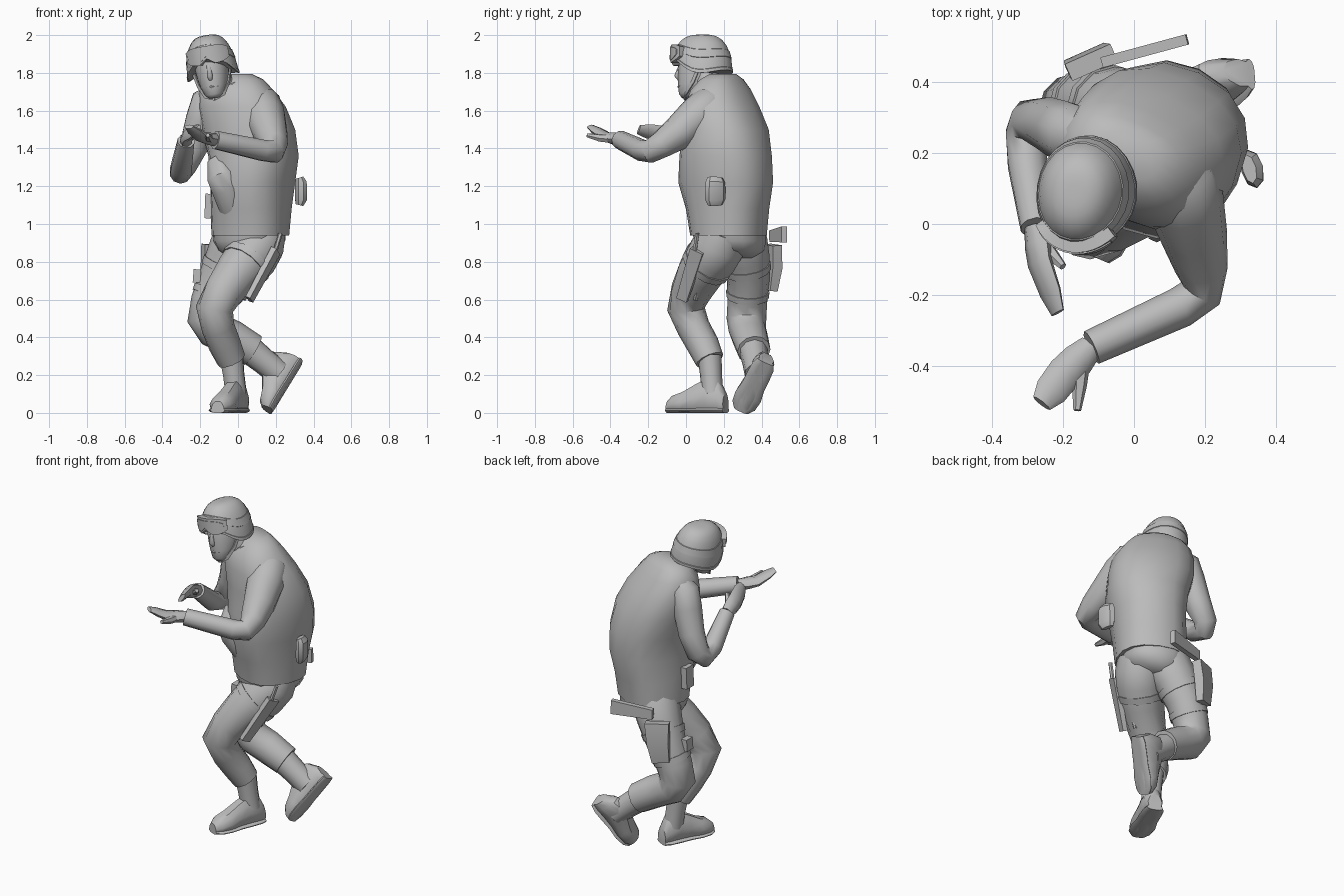
import bpy, bmesh
from math import sin, cos, pi, radians, sqrt
from mathutils import Vector as V, Matrix

if "Cube" in bpy.data.objects:
    bpy.data.objects.remove(bpy.data.objects["Cube"])

grey = bpy.data.materials.new("plain grey")
grey.use_nodes = True
grey.diffuse_color = (.5, .5, .5, 1)
grey.node_tree.nodes["Principled BSDF"].inputs["Base Color"].default_value = (.5, .5, .5, 1)


def skin(name, rings, angle=45, loop=False):
    """Join rings of points into one closed surface."""
    bm = bmesh.new()
    rows = [[bm.verts.new(p) for p in r] for r in rings]
    n = len(rows[0])
    pairs = list(zip(rows, rows[1:])) + ([(rows[-1], rows[0])] if loop else [])
    for a, b in pairs:
        for i in range(n):
            j = (i + 1) % n
            bm.faces.new((a[i], a[j], b[j], b[i]))
    if not loop:
        bm.faces.new(rows[0])
        bm.faces.new(rows[-1])
    bmesh.ops.recalc_face_normals(bm, faces=bm.faces)
    me = bpy.data.meshes.new(name)
    bm.to_mesh(me)
    bm.free()
    me.materials.append(grey)
    ob = bpy.data.objects.new(name, me)
    bpy.context.collection.objects.link(ob)
    bpy.ops.object.select_all(action='DESELECT')
    ob.select_set(True)
    bpy.context.view_layer.objects.active = ob
    bpy.ops.object.shade_smooth_by_angle(angle=radians(angle))


def tube(name, pts, n=10, ref=(0, 0, 1), angle=45):
    """Tube through (x, y, z, radius[, second radius]); n=4 gives a box."""
    ps = [V(p[:3]) for p in pts]
    k, off = (sqrt(2), pi / 4) if n == 4 else (1, 0)
    rings = []
    for i, p in enumerate(pts):
        t = V((0, 0, 0))
        if i:
            t += (ps[i] - ps[i - 1]).normalized()
        if i < len(ps) - 1:
            t += (ps[i + 1] - ps[i]).normalized()
        t.normalize()
        s = t.cross(V(ref)).normalized()
        u = s.cross(t)
        ra, rb = p[3] * k, p[-1] * k
        rings.append([ps[i] + s * ra * cos(a) + u * rb * sin(a)
                      for a in (off + 2 * pi * j / n for j in range(n))])
    skin(name, rings, angle)


def level_ring(x, y, z, ra, rb, turn=0, n=16, e=.85):
    """Horizontal rounded ring, turned about z."""
    pts = []
    for j in range(n):
        c, s = cos(2 * pi * j / n), sin(2 * pi * j / n)
        p = V((ra * abs(c) ** e * (1 if c > 0 else -1), rb * abs(s) ** e * (1 if s > 0 else -1), 0))
        pts.append(Matrix.Rotation(radians(turn), 3, 'Z') @ p + V((x, y, z)))
    return pts


# Torso with vest, and hips
skin("vest", [level_ring(*r) for r in (
    (.065, .225, .94, .20, .195, -25), (.07, .22, 1.08, .205, .215, -25),
    (.078, .21, 1.22, .21, .25, -25), (.082, .21, 1.36, .23, .238, -25),
    (.055, .21, 1.5, .245, .215, -25), (.02, .19, 1.62, .235, .183, -25),
    (-.01, .185, 1.71, .2, .143, -25), (-.015, .19, 1.765, .155, .098, -25),
    (-.015, .195, 1.795, .09, .06, -25))])
skin("hips", [level_ring(*r) for r in (
    (.03, .26, .82, .06, .11, -25), (.055, .24, .86, .15, .17, -25),
    (.06, .232, .91, .183, .187, -25), (.06, .23, .98, .187, .187, -25))])
tube("vest_front", [(-.12, .1, 1.34, .05, .03), (-.095, .035, 1.25, .075, .06),
                    (-.07, .04, 1.18, .075, .055), (-.04, .08, 1.06, .06, .03)], 10, (.4, .9, 0))

# Neck and collar
tube("neck", [(-.03, .18, 1.68, .085), (-.09, .12, 1.74, .07), (-.12, .1, 1.82, .065)], 12)
tube("collar", [(-.03, .17, 1.68, .125, .1), (-.06, .15, 1.755, .09, .08)], 12)

# Head parts share one tilted frame
HEAD = Matrix.Translation((-.14, .08, 1.83)) @ Matrix.Rotation(radians(-8), 4, 'Z') @ Matrix.Rotation(radians(-10), 4, 'Y')


def on_head(rings):
    return [[HEAD @ V(p) for p in r] for r in rings]


skin("face", on_head([level_ring(0, y, z, a, b, 0, 14, 1) for y, z, a, b in (
    (-.07, -.165, .03, .03), (-.06, -.145, .052, .055), (-.03, -.1, .073, .09),
    (-.01, -.05, .085, .112), (-.005, 0, .09, .115), (.0, .06, .09, .11))]), 60)
tube("nose", [tuple(HEAD @ V((0, y, z))) + (r,) for y, z, r in
              ((-.11, .01, .01), (-.125, -.045, .018), (-.112, -.065, .012))], 6, (1, 0, 0), 60)
tube("mouth", [tuple(HEAD @ V((x, y, -.105))) + (.009,) for x, y in
               ((-.03, -.1), (0, -.115), (.03, -.1))], 6)


def helmet_ring(level, grow=1, n=24):
    """Ring on the helmet: rim rises at the front and dips over the ears."""
    pts = []
    for j in range(n):
        a = 2 * pi * j / n
        front = max(0, -sin(a))
        rim = -.025 + .075 * front ** 2 - .03 * cos(a) ** 4
        w = cos(level * pi / 2) ** .6 * grow
        z = rim + (.172 - rim) * sin(level * pi / 2) ** 1.15
        pts.append((.138 * w * cos(a), .01 + .158 * w * sin(a), z))
    return pts


skin("helmet", on_head([helmet_ring(l) for l in (0, .1, .25, .4, .55, .7, .82, .92, .98)]))
skin("helmet_rim", on_head([helmet_ring(0, .96), helmet_ring(0, 1.02), helmet_ring(.07, 1.02),
                            helmet_ring(.09, .97)]), 30, True)
skin("goggle_strap", on_head([helmet_ring(.27, .98), helmet_ring(.28, 1.02), helmet_ring(.42, 1.02),
                              helmet_ring(.43, .98)]), 30, True)


def visor(name, spread, low, high, inner, outer):
    """Curved goggle band with a notch over the nose."""
    rings = []
    for i in range(13):
        a = radians(spread) * (i / 6 - 1)
        edge = abs(i / 6 - 1)
        lo = low + .03 * max(0, 1 - edge * 3) + .025 * edge ** 4
        hi = high - .02 * edge ** 4
        rings.append([(.004 + r * .142 * sin(a), .01 - r * .165 * cos(a), z)
                      for r, z in ((inner, lo), (outer, lo), (outer, hi), (inner, hi))])
    skin(name, on_head(rings), 30)


visor("goggle_frame", 50, .015, .112, .8, 1.05)
visor("goggle_lens", 43, .028, .098, .9, 1.075)

for s in (-1, 1):
    tube("chin_strap", [tuple(HEAD @ V((s * x, y, z))) + (.004, .009) for x, y, z in
                        ((.1, 0, -.02), (.082, -.03, -.09), (.05, -.07, -.15), (0, -.085, -.17))], 4)

# Arms: sleeve from shoulder to cuff
tube("left_sleeve", [(.08, .18, 1.67, .06), (.122, .13, 1.63, .108), (.145, .06, 1.565, .11),
                     (.17, -.035, 1.485, .094), (.19, -.13, 1.42, .074), (.188, -.195, 1.383, .062),
                     (.13, -.235, 1.39, .058), (-.12, -.348, 1.445, .05)])
tube("right_sleeve", [(-.12, .24, 1.69, .06), (-.165, .25, 1.645, .088), (-.195, .262, 1.55, .086),
                      (-.235, .28, 1.41, .078), (-.285, .288, 1.31, .068), (-.305, .25, 1.272, .06),
                      (-.3, .17, 1.3, .058), (-.275, -.01, 1.44, .046)], ref=(1, 0, 0))


def hand(side, wrist, knuckles, tip, across, thumb):
    """Cupped mitten-like hand with a separate thumb."""
    w, k, t = V(wrist), V(knuckles), V(tip)
    up = V(across).cross(k - w)
    tube(side + "_hand", [(*w, .036, .034), (*w.lerp(k, .5), .048, .033), (*k, .05, .026),
                          (*k.lerp(t, .6), .047, .02), (*t, .03, .012)], 8, up)
    base, end = w.lerp(k, .35), V(thumb)
    tube(side + "_thumb", [(*base, .026), (*(base.lerp(end, .55) - V((0, 0, .006))), .021), (*end, .011)], 6, up)


hand("left", (-.12, -.345, 1.445), (-.195, -.42, 1.46), (-.26, -.505, 1.515), (.65, -.75, 0), (-.16, -.525, 1.47))
hand("right", (-.275, -.01, 1.44), (-.265, -.11, 1.475), (-.215, -.25, 1.5), (.5, 0, .85), (-.2, -.12, 1.5))

# Trouser legs
LEFT = [(.135, .205, .96, .12), (.115, .18, .89, .135), (.075, .14, .83, .14), (.0, .075, .74, .125),
        (-.075, .025, .64, .108), (-.125, .0, .55, .1), (-.105, .04, .45, .088), (-.07, .09, .36, .086),
        (-.035, .125, .28, .077)]
RIGHT = [(.02, .28, .96, .13), (-.005, .295, .9, .138), (-.045, .315, .82, .128), (-.1, .33, .7, .113),
         (-.145, .325, .59, .105), (-.165, .32, .5, .105), (-.125, .325, .44, .1), (-.03, .34, .395, .096),
         (.08, .36, .33, .088)]
tube("left_trouser", LEFT, 12, (1, 0, .2))
tube("right_trouser", RIGHT, 12, (0, 1, 0))


def strap(name, leg, i, f, ref):
    a, b = V(leg[i]), V(leg[i + 1])
    p, q = a.lerp(b, f), a.lerp(b, f + .3)
    tube(name, [(*p[:3], p[3] + .006), (*q[:3], q[3] + .006)], 12, ref, 30)


strap("left_thigh_strap", LEFT, 2, .3, (1, 0, .2))
strap("right_upper_strap", RIGHT, 2, .3, (0, 1, 0))
strap("right_lower_strap", RIGHT, 3, .5, (0, 1, 0))


def boot(side, heel, toe, up, ankle, cuff, r):
    """Flat-soled boot with a shaft up into the trouser cuff."""
    h, t = V(heel), V(toe)
    f = (t - h).normalized()
    s = f.cross(V(up)).normalized()
    u = s.cross(f)
    for part, top, grow in (("boot", 0, 0), ("sole", .028, .005)):
        rings = []
        for d, w, ht in ((0, .042, .1), (.1, .055, .16), (.3, .058, .18), (.5, .058, .15),
                         (.72, .068, .11), (.9, .06, .09), (1, .036, .06)):
            ht = top or ht
            ring = []
            for j in range(12):
                a = 2 * pi * j / 12
                z = min(1, max(0, .5 + .62 * sin(a)))
                ring.append(h.lerp(t, d) + s * (w + grow) * cos(a) * (1 if top or z < .6 else .85) + u * ht * z)
            rings.append(ring)
        skin(side + "_" + part, rings, 40)
    tube(side + "_boot_shaft", [(*ankle, r), (*V(ankle).lerp(V(cuff), .5), r), (*cuff, r + .006)], 10, f)


boot("left", (.02, .21, 0), (-.108, -.095, 0), (0, 0, 1), (-.01, .14, .1), (-.035, .125, .3), .058)
boot("right", (.34, .42, .265), (.18, .29, .005), (-.8, .15, .5), (.215, .38, .21), (.06, .355, .335), .07)

# Thigh holster with sidearm grip, on the right leg
OUT = (-.4, .9, 0)
tube("holster", [(-.12, .455, .89, .07, .026), (-.13, .46, .77, .062, .028), (-.14, .445, .65, .05, .022)],
     4, OUT, 30)
tube("sidearm_grip", [(-.09, .455, .935, .015, .03), (.15, .52, .945, .015, .042)], 4, angle=30)
tube("thigh_pouch", [(-.215, .3, .76, .03, .02), (-.22, .3, .69, .03, .02)], 4, (1, 0, 0), 30)

# Sheath and blade handle on the left thigh
tube("sheath", [(.2, .06, .86, .038, .016), (.06, -.02, .6, .03, .014)], 4, (1, -.3, 0), 30)
tube("blade_handle", [(.225, .06, .95, .012), (.195, .045, .85, .012)], 6)
tube("sheath_rod", [(.2, .12, .88, .012), (.03, .05, .6, .012)], 6)

# Belt pouches
tube("left_pouch", [(.325, .155, 1.1, .04, .02), (.333, .155, 1.13, .056, .032),
                    (.333, .155, 1.22, .054, .032), (.325, .155, 1.245, .042, .02)], 8, (1, .25, 0), 35)
tube("right_pouch", [(-.16, .21, 1.03, .035, .018), (-.155, .21, 1.16, .035, .018)], 4, (1, 0, 0), 30)
